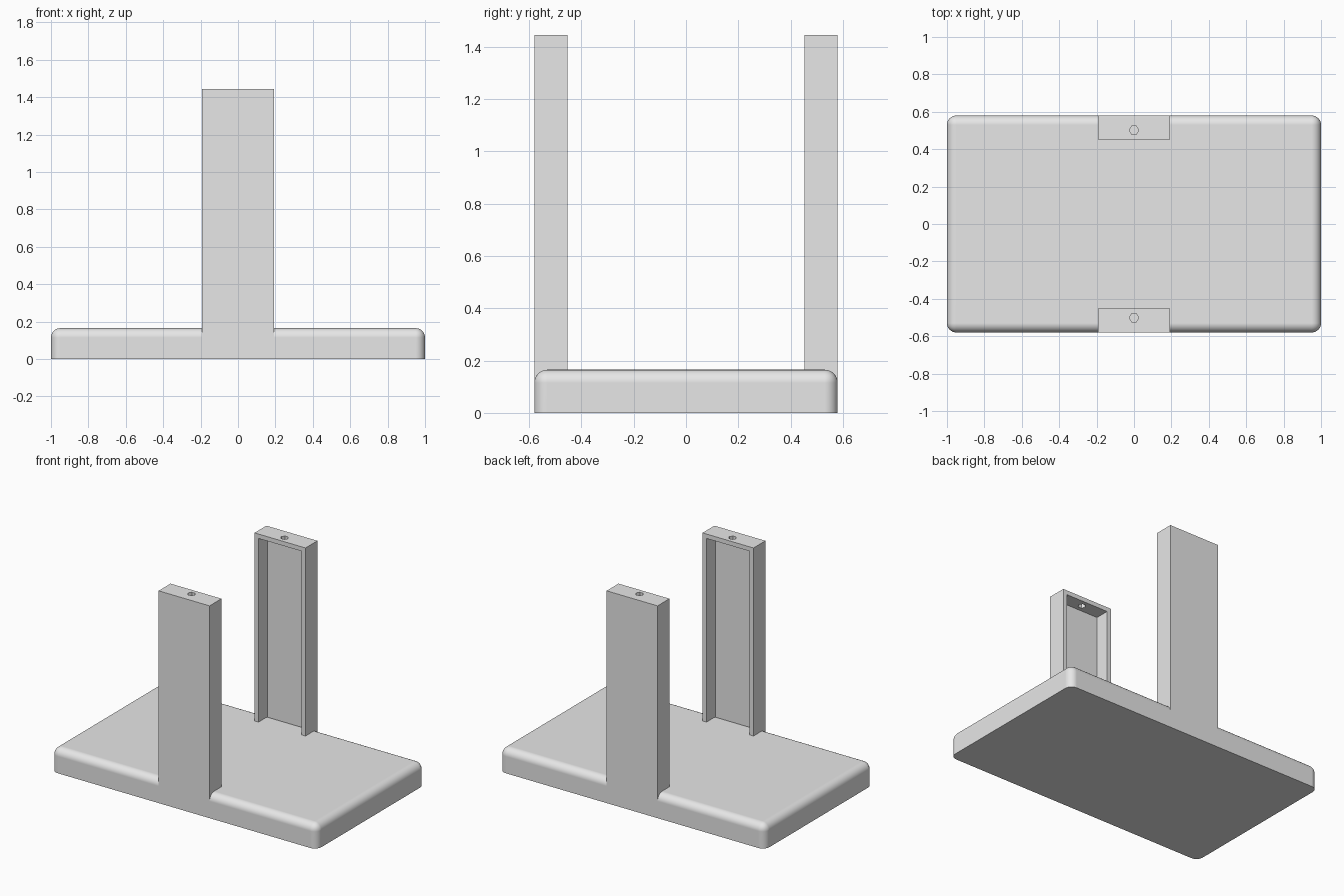
import bpy
import bmesh
from mathutils import Matrix, Vector

if "Cube" in bpy.data.objects:
    bpy.data.objects.remove(bpy.data.objects["Cube"], do_unlink=True)

HALF_X, HALF_Y, BASE_TOP, ROUND = 1.0, 0.58, 0.165, 0.05
POST_HALF, POST_INNER, POST_TOP, WALL = 0.192, 0.452, 1.445, 0.03

grey = bpy.data.materials.new("plain grey")
grey.diffuse_color = (0.8, 0.8, 0.8, 1)
grey.use_nodes = True
shader = next(n for n in grey.node_tree.nodes if n.type == "BSDF_PRINCIPLED")
shader.inputs["Base Color"].default_value = grey.diffuse_color


def add_object(name, bm):
    mesh = bpy.data.meshes.new(name)
    bm.to_mesh(mesh)
    bm.free()
    mesh.materials.append(grey)
    obj = bpy.data.objects.new(name, mesh)
    bpy.context.collection.objects.link(obj)
    return obj


def box(low, high):
    low, high = Vector(low), Vector(high)
    bm = bmesh.new()
    bmesh.ops.create_cube(bm, size=1)
    bmesh.ops.scale(bm, vec=high - low, verts=bm.verts)
    bmesh.ops.translate(bm, vec=(low + high) / 2, verts=bm.verts)
    return bm


def select_only(obj):
    bpy.ops.object.select_all(action="DESELECT")
    obj.select_set(True)
    bpy.context.view_layer.objects.active = obj


def cut(obj, cutter):
    cutter.hide_render = True
    mod = obj.modifiers.new("cut", "BOOLEAN")
    mod.operation, mod.solver, mod.object = "DIFFERENCE", "EXACT", cutter
    select_only(obj)
    bpy.ops.object.modifier_apply(modifier=mod.name)
    bpy.data.objects.remove(cutter, do_unlink=True)


# Base slab: every edge rounded except those around the flat underside
bm = box((-HALF_X, -HALF_Y, 0), (HALF_X, HALF_Y, BASE_TOP))
edges = [e for e in bm.edges if max(v.co.z for v in e.verts) > 0.01]
bmesh.ops.bevel(bm, geom=edges, offset=ROUND, segments=8, profile=0.5,
                affect="EDGES", clamp_overlap=True)
base = add_object("base", bm)
select_only(base)
bpy.ops.object.shade_smooth_by_angle()
weighted = base.modifiers.new("clean_normals", "WEIGHTED_NORMAL")
weighted.keep_sharp = True

# Uprights: flush with the base's long sides, hollow on the inner side
for name, side in (("front_upright", -1), ("back_upright", 1)):
    def span(a, b):
        return sorted((side * a, side * b))

    y0, y1 = span(POST_INNER, HALF_Y)
    post = add_object(name, box((-POST_HALF, y0, BASE_TOP - ROUND),
                                (POST_HALF, y1, POST_TOP)))

    # Channel recess, open toward the middle
    y0, y1 = span(POST_INNER - 0.1, HALF_Y - WALL)
    inner = POST_HALF - WALL
    cut(post, add_object("recess_cutter", box((-inner, y0, 0),
                                              (inner, y1, POST_TOP - WALL))))

    # Six-sided hole through the top plate
    bm = bmesh.new()
    hole_y = side * (POST_INNER + HALF_Y - WALL) / 2
    bmesh.ops.create_cone(bm, cap_ends=True, segments=6, radius1=0.025,
                          radius2=0.025, depth=0.2,
                          matrix=Matrix.Translation((0, hole_y, POST_TOP))
                          @ Matrix.Rotation(1.5708, 4, "Z"))
    cut(post, add_object("hole_cutter", bm))
